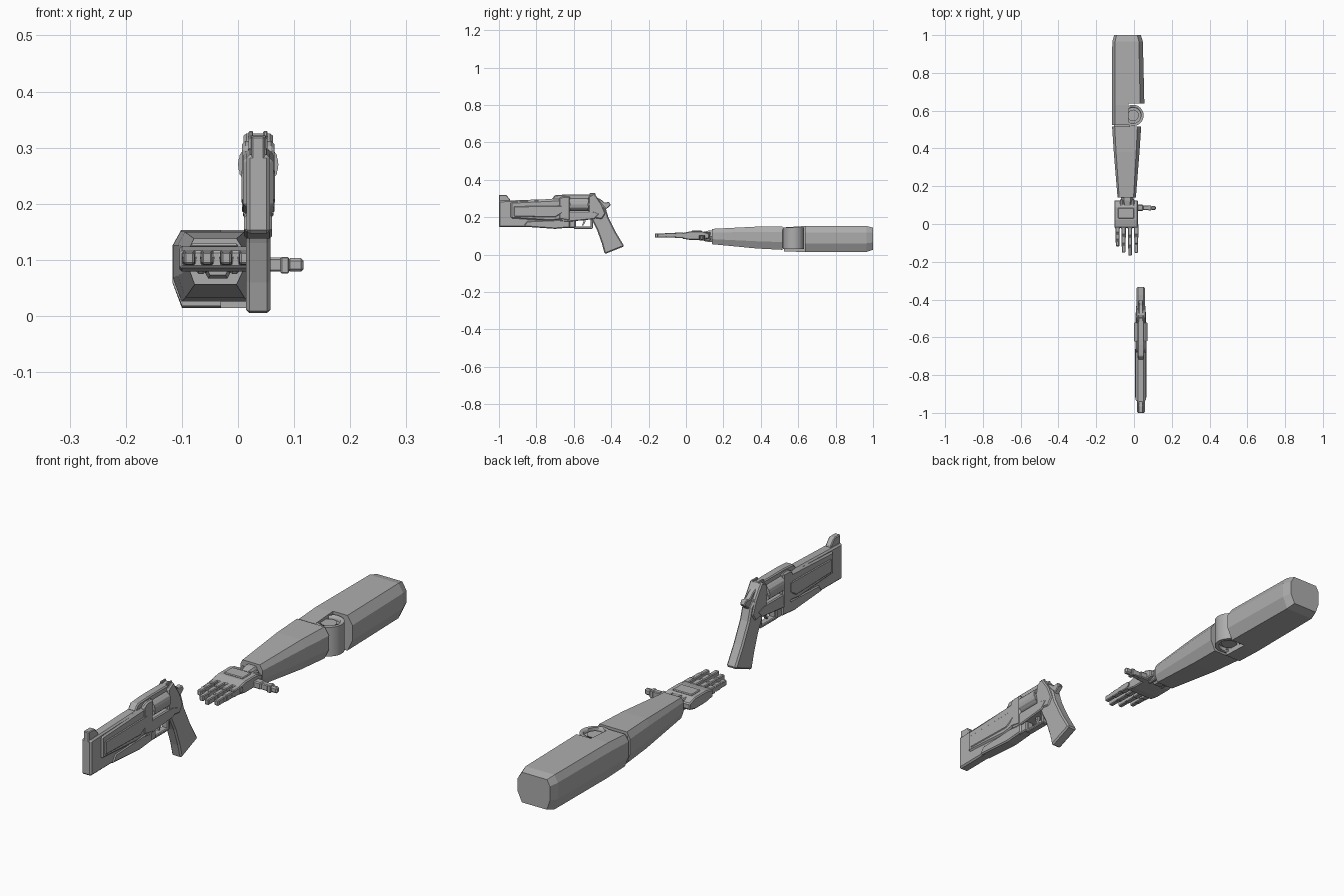
import bpy, bmesh, math
from mathutils import Matrix, Vector

if "Cube" in bpy.data.objects:
    bpy.data.objects.remove(bpy.data.objects["Cube"])

grey = bpy.data.materials.new("plain_grey")
grey.diffuse_color = (0.42, 0.42, 0.42, 1)
grey.use_nodes = True
grey.node_tree.nodes["Principled BSDF"].inputs["Base Color"].default_value = grey.diffuse_color
GX = 0.036  # centre plane of the revolver


def finish(name, bm, bevel=0):
    bmesh.ops.recalc_face_normals(bm, faces=bm.faces)
    me = bpy.data.meshes.new(name)
    bm.to_mesh(me)
    bm.free()
    ob = bpy.data.objects.new(name, me)
    bpy.context.collection.objects.link(ob)
    me.materials.append(grey)
    if bevel:
        b = ob.modifiers.new("bevel", 'BEVEL')
        b.width, b.segments, b.limit_method = bevel, 1, 'ANGLE'
    return ob


def loft(name, rings, bevel=0):
    """Skin a list of equal-length point rings and cap both ends."""
    bm = bmesh.new()
    vs = [[bm.verts.new(p) for p in r] for r in rings]
    n = len(vs[0])
    for a, b in zip(vs, vs[1:]):
        for i in range(n):
            bm.faces.new((a[i], a[(i + 1) % n], b[(i + 1) % n], b[i]))
    bm.faces.new(vs[0])
    bm.faces.new(vs[-1])
    return finish(name, bm, bevel)


def box(name, x, y, z, bevel=0):
    return loft(name, [[(x[0], b, z[0]), (x[1], b, z[0]), (x[1], b, z[1]), (x[0], b, z[1])] for b in y], bevel)


def plate(name, pts, half, bevel=0, cx=GX):
    """Side profile (y, z) given thickness across x."""
    return loft(name, [[(cx + s * half, y, z) for y, z in pts] for s in (-1, 1)], bevel)


def cylinder(name, centre, r, depth, axis='z', sides=24):
    bm = bmesh.new()
    rot = {'z': Matrix(), 'y': Matrix.Rotation(math.pi / 2, 4, 'X'), 'x': Matrix.Rotation(math.pi / 2, 4, 'Y')}[axis]
    bmesh.ops.create_cone(bm, cap_ends=True, segments=sides, radius1=r, radius2=r, depth=depth,
                          matrix=Matrix.Translation(Vector(centre)) @ rot)
    ob = finish(name, bm)
    for p in ob.data.polygons:
        p.use_smooth = len(p.vertices) == 4 and sides > 8
    ob.data.set_sharp_from_angle(angle=math.radians(40))
    return ob


def cut(ob, cutter):
    m = ob.modifiers.new("cut", 'BOOLEAN')
    m.operation, m.object, m.solver = 'DIFFERENCE', cutter, 'EXACT'
    cutter.hide_render = True
    cutter.hide_set(True)


# ---------------- ARM ----------------
SECTION = [(.09, 1), (0, .8), (0, .33), (.1, 0), (.87, 0), (1, .33), (1, .76), (.87, 1)]


def arm_rings(rows):
    return [[(x0 + u * (x1 - x0), y, z0 + v * (z1 - z0)) for u, v in SECTION] for y, x0, x1, z0, z1 in rows]


upper = loft("upper_arm", arm_rings([(.525, -.117, .055, .018, .146), (.63, -.117, .055, .014, .153),
                                     (.965, -.115, .047, .015, .153), (1.0, -.105, .036, .026, .145)]))
cut(upper, box("elbow_notch_cutter", (-.03, .2), (.4, .637), (-.1, .3)))
loft("forearm", arm_rings([(.14, -.087, .01, .056, .138), (.38, -.107, .029, .033, .150),
                           (.515, -.116, .038, .026, .151)]))
box("elbow_core", (-.105, -.02), (.505, .54), (.035, .135))

# elbow hinge: outer drum with sunken caps
drum = cylinder("elbow_drum", (-.005, .575, .088), .056, .115, sides=32)
for s in (-1, 1):
    cut(drum, cylinder("drum_recess_cutter", (-.005, .575, .088 + s * .0575), .042, .03, sides=32))
    cylinder("elbow_cap", (-.005, .575, .088 + s * .04), .03, .022)

# wrist
cylinder("wrist_pin", (-.036, .112, .098), .02, .07, 'x', 12)
loft("wrist_block", [[(-.036 + s * .034 * math.cos(k * math.pi / 3), y, .098 + s * .036 * math.sin(k * math.pi / 3))
                      for k in range(6)] for y, s in ((.095, .8), (.125, 1), (.15, 1))])
for x in (-.066, -.006):
    box("wrist_bracket", (x - .008, x + .008), (.085, .13), (.075, .122), .004)

# palm and knuckles
plate("palm", [(-.02, .086), (-.02, .116), (.02, .124), (.09, .124), (.125, .113), (.125, .088), (.09, .079), (.02, .079)],
      .062, .004, cx=-.042)
box("palm_pad", (-.085, .0), (.03, .085), (.122, .129), .003)

# fingers with three segments and hinge pins
for x, tip in ((-.087, -.125), (-.055, -.158), (-.021, -.174), (.012, -.16)):
    length = tip + .015
    for i in range(3):
        y0, y1 = -.015 + length * i / 3, -.015 + length * (i + 1) / 3 + .007
        w = .0115 - .0012 * i
        box("finger_segment", (x - w, x + w), (min(y0, y1), max(y0, y1)), (.090 + .001 * i, .118 - .002 * i), .003)
        cylinder("finger_pin", (x, y0 + .002, .104), .0105, .026 - .003 * i, 'x', 8)

# thumb
box("thumb_base", (.005, .05), (.07, .102), (.079, .106), .004)
box("thumb_middle", (.048, .082), (.074, .097), (.079, .104), .003)
box("thumb_hinge", (.076, .091), (.072, .099), (.076, .105), .002)
box("thumb_tip", (.088, .117), (.075, .094), (.079, .103), .005)

# ---------------- REVOLVER ----------------
plate("barrel", [(-1, .147), (-1, .288), (-.64, .30), (-.64, .15)], .021, .006)
box("muzzle_lip", (GX - .015, GX + .015), (-1.0, -.98), (.16, .28), .004)
plate("front_sight", [(-1, .27), (-1, .32), (-.962, .32), (-.94, .295), (-.94, .27)], .012, .003)
plate("barrel_shroud", [(-.94, .192), (-.94, .284), (-.63, .299), (-.63, .19), (-.72, .178)], .027, .009)
plate("shroud_panel", [(-.92, .205), (-.92, .258), (-.66, .262), (-.66, .225), (-.70, .2)], .030, .003)
plate("lower_rail", [(-.87, .15), (-.85, .18), (-.62, .19), (-.62, .145), (-.70, .138)], .025, .005)
plate("top_rib", [(-.72, .295), (-.70, .318), (-.64, .322), (-.50, .322), (-.49, .30), (-.63, .29)], .017, .004)

# frame around the cylinder
plate("frame_front", [(-.68, .19), (-.68, .30), (-.66, .312), (-.62, .312), (-.62, .18)], .029, .006)
plate("frame_bottom", [(-.68, .18), (-.62, .232), (-.5, .232), (-.46, .22), (-.49, .19), (-.64, .175)], .027, .004)
plate("frame_back", [(-.522, .2), (-.522, .31), (-.49, .328), (-.45, .27), (-.43, .22), (-.45, .19)], .026, .005)
cylinder("revolver_cylinder", (GX, -.572, .27), .036, .096, 'y', 24)
cylinder("cylinder_collar", (GX, -.572, .27), .027, .115, 'y', 12)
for k in range(6):
    a = math.radians(60 * k + 30)
    cylinder("chamber", (GX + .026 * math.cos(a), -.572, .27 + .026 * math.sin(a)), .0115, .1, 'y', 10)

# rear sight prongs and hammer
for s in (-1, 1):
    box("rear_sight", (GX + s * .013 - .004, GX + s * .013 + .004), (-.515, -.485), (.31, .33), .002)
plate("hammer", [(-.48, .26), (-.485, .31), (-.455, .295), (-.435, .278), (-.412, .282), (-.402, .265),
                 (-.425, .245), (-.45, .22)], .011, .003)

# trigger guard as four bars round an opening, plus trigger
for a, b in (((-.60, -.588), (.14, .19)), ((-.60, -.50), (.138, .15)), ((-.51, -.497), (.14, .2))):
    box("trigger_guard", (GX - .014, GX + .014), a, b, .003)
box("guard_front", (GX - .02, GX + .02), (-.66, -.592), (.143, .185), .004)
plate("trigger", [(-.555, .195), (-.535, .195), (-.538, .175), (-.55, .155), (-.556, .157), (-.548, .178)], .006)

# grip
plate("grip", [(-.505, .19), (-.515, .235), (-.49, .30), (-.462, .285), (-.43, .25), (-.415, .20), (-.375, .12), (-.33, .045),
               (-.435, .003), (-.45, .06), (-.475, .13)], .0215, .006)
